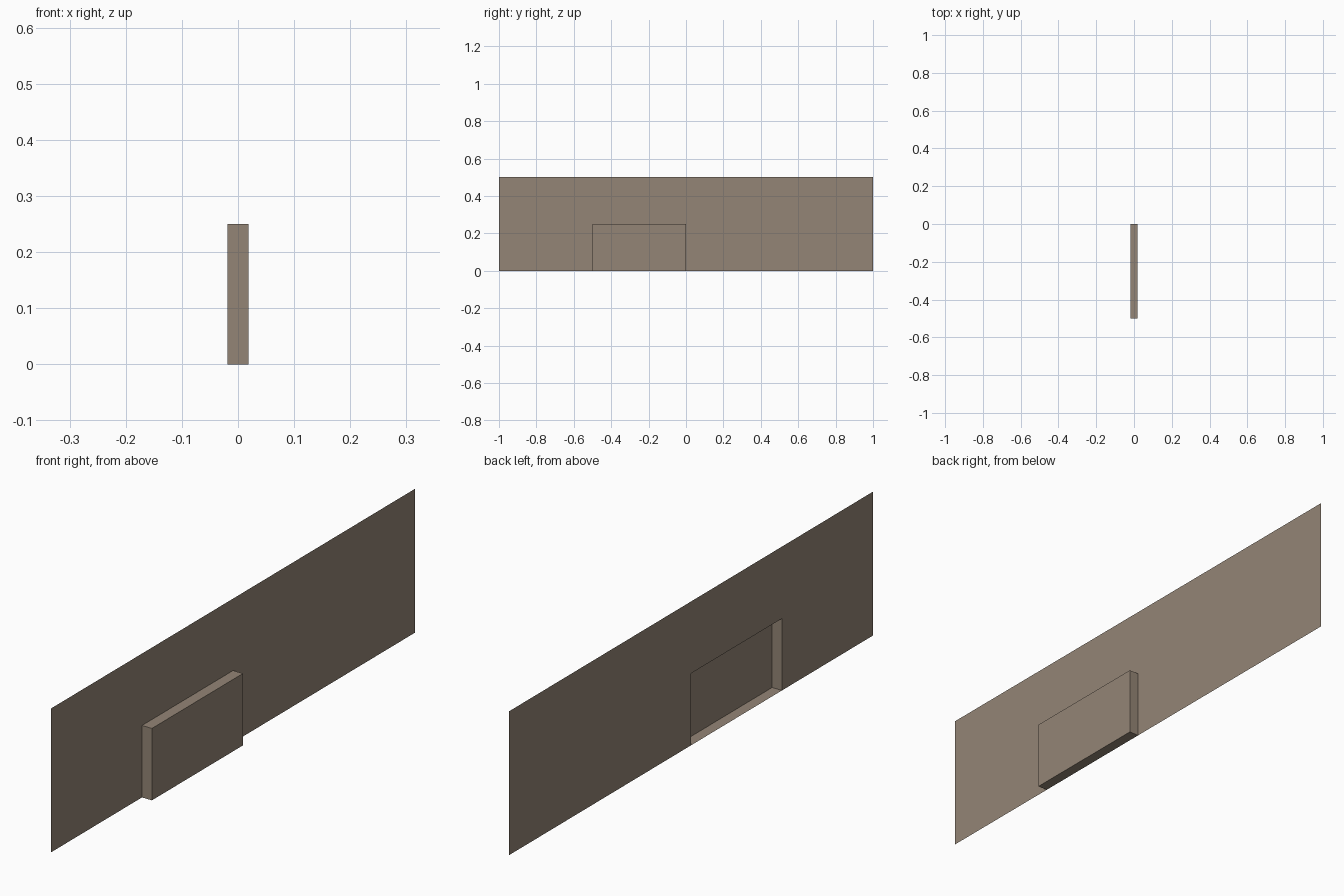
import bpy
import bmesh

if "Cube" in bpy.data.objects:
    bpy.data.objects.remove(bpy.data.objects["Cube"])

HALF_DEPTH = 0.019             # half of the panel's push-out in x
Y_CUTS = (-1.0, -0.5, 0.0, 1.0)
Z_CUTS = (0.0, 0.25, 0.5)

# Single flat colour
stone = bpy.data.materials.new("taupe_stone")
stone.diffuse_color = (0.296, 0.235, 0.181, 1.0)
stone.use_nodes = True
stone.node_tree.nodes["Principled BSDF"].inputs["Base Color"].default_value = stone.diffuse_color

# Thin wall sheet, split into cells so one can be pushed out
bm = bmesh.new()
grid = [[bm.verts.new((-HALF_DEPTH, y, z)) for z in Z_CUTS] for y in Y_CUTS]
cells = {}
for i in range(len(Y_CUTS) - 1):
    for j in range(len(Z_CUTS) - 1):
        cells[i, j] = bm.faces.new((grid[i][j], grid[i + 1][j],
                                    grid[i + 1][j + 1], grid[i][j + 1]))
bm.normal_update()

# Raised panel at the foot of the wall, hollow behind
raised = bmesh.ops.extrude_discrete_faces(bm, faces=[cells[1, 0]])["faces"]
bmesh.ops.translate(bm, verts=raised[0].verts[:], vec=(2 * HALF_DEPTH, 0, 0))
bm.normal_update()

mesh = bpy.data.meshes.new("wall_with_raised_panel")
bm.to_mesh(mesh)
bm.free()
mesh.materials.append(stone)
wall = bpy.data.objects.new("wall_with_raised_panel", mesh)
bpy.context.collection.objects.link(wall)
